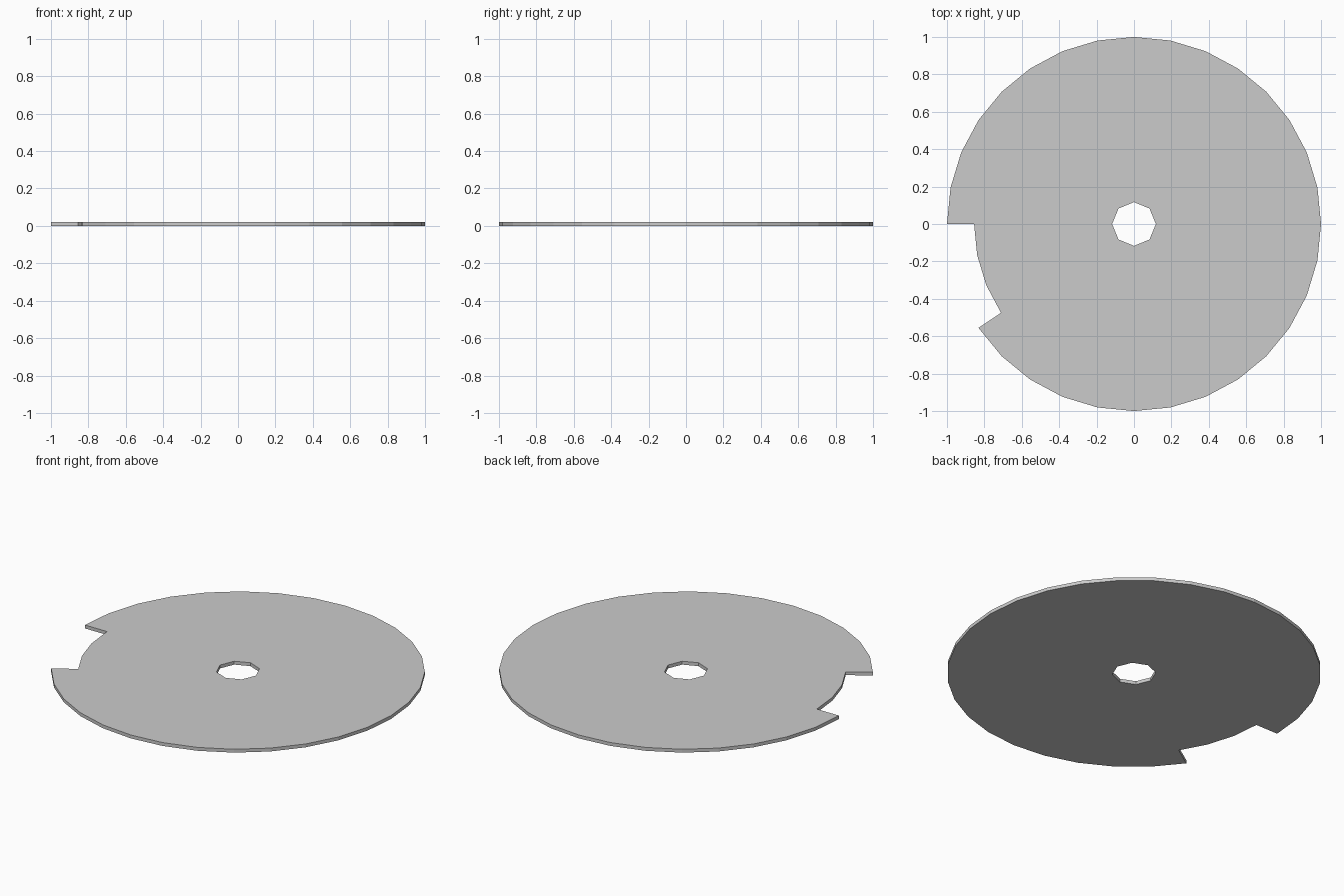
import bpy, bmesh
from math import cos, sin, tau

if "Cube" in bpy.data.objects:
    bpy.data.objects.remove(bpy.data.objects["Cube"])

SIDES, RIM, NOTCH, HOLE, THICK = 32, 1.0, 0.855, 0.117, 0.02


def polar(r, i, n):
    return (r * cos(tau * i / n), r * sin(tau * i / n), 0)


def loop(bm, points):
    verts = [bm.verts.new(p) for p in points]
    return [bm.edges.new((verts[i - 1], verts[i])) for i in range(len(verts))]


# Rim outline, stepping inward for the notch between corners 16 and 19
outline = []
for i in range(SIDES):
    if i == 19:
        outline.append(polar(NOTCH, i, SIDES))
    outline.append(polar(NOTCH if i in (17, 18) else RIM, i, SIDES))
    if i == 16:
        outline.append(polar(NOTCH, i, SIDES))

# Flat plate with an octagonal centre hole
bm = bmesh.new()
edges = loop(bm, outline) + loop(bm, [polar(HOLE, i, 8) for i in range(8)])
bmesh.ops.triangle_fill(bm, use_beauty=True, edges=edges, normal=(0, 0, 1))

# Thickness
ext = bmesh.ops.extrude_face_region(bm, geom=bm.faces[:], use_keep_orig=True)
top = [g for g in ext["geom"] if isinstance(g, bmesh.types.BMVert)]
bmesh.ops.translate(bm, verts=top, vec=(0, 0, THICK))
bmesh.ops.recalc_face_normals(bm, faces=bm.faces[:])

mesh = bpy.data.meshes.new("notched_disc")
bm.to_mesh(mesh)
bm.free()
bpy.context.collection.objects.link(bpy.data.objects.new("notched_disc", mesh))
